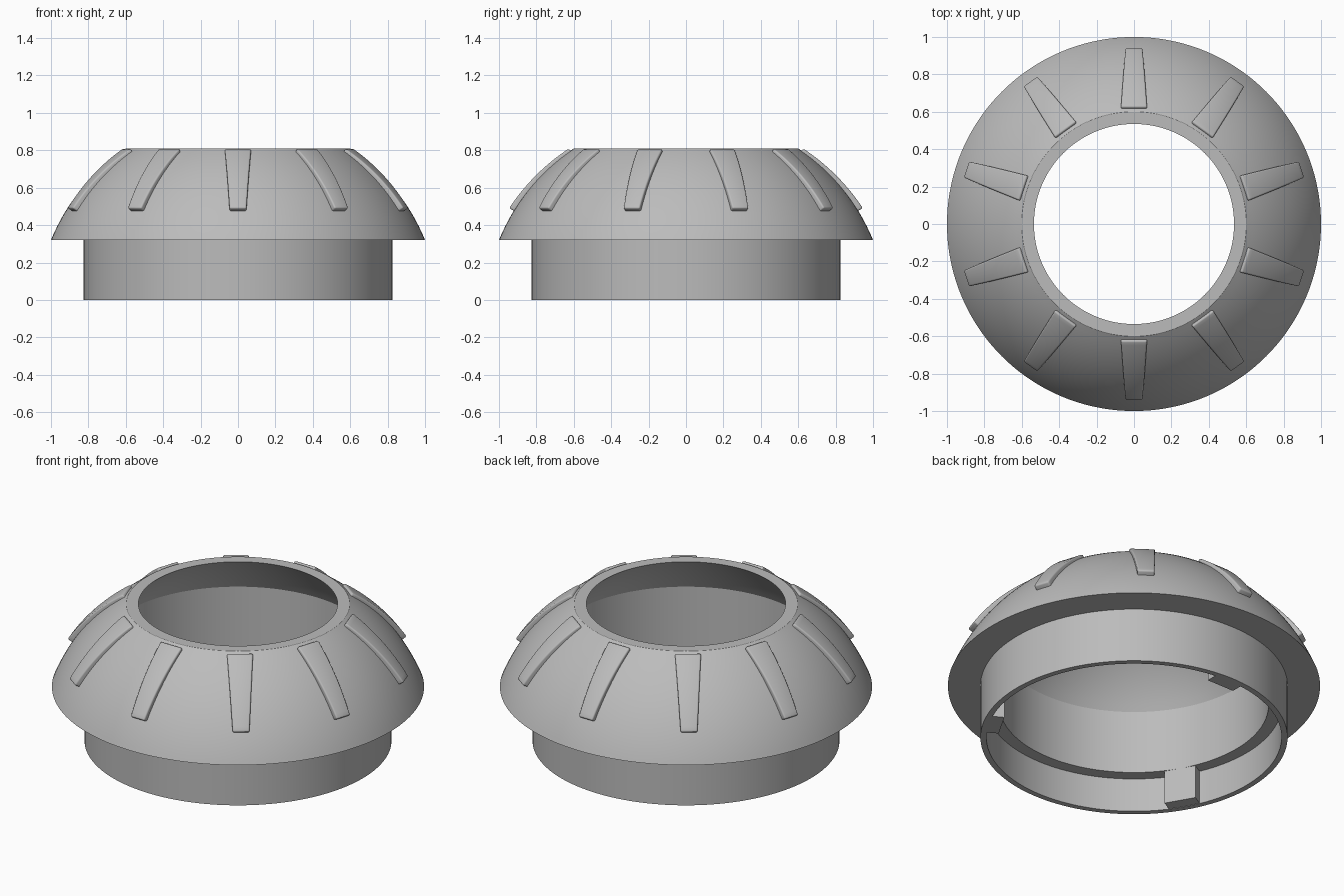
import bpy, bmesh
from math import sin, cos, pi, radians, sqrt, hypot, atan2
from mathutils import Matrix, Vector

cube = bpy.data.objects.get("Cube")
if cube:
    bpy.data.objects.remove(cube, do_unlink=True)

grey = bpy.data.materials.new("matte grey")
grey.use_nodes = True
COLOUR = (0.5, 0.5, 0.5, 1)
grey.diffuse_color = COLOUR
grey.node_tree.nodes["Principled BSDF"].inputs["Base Color"].default_value = COLOUR

SPHERE_Z, SPHERE_R = -0.088, 1.08     # sphere that shapes the dome


def finish(name, bm, angle=30):
    bmesh.ops.recalc_face_normals(bm, faces=bm.faces)
    mesh = bpy.data.meshes.new(name)
    bm.to_mesh(mesh)
    bm.free()
    mesh.materials.append(grey)
    ob = bpy.data.objects.new(name, mesh)
    bpy.context.collection.objects.link(ob)
    bpy.ops.object.select_all(action="DESELECT")
    ob.select_set(True)
    bpy.context.view_layer.objects.active = ob
    bpy.ops.object.shade_smooth_by_angle(angle=radians(angle))
    return ob


def lathe(name, profile, steps=144):
    """Spin a closed (radius, height) outline around z."""
    bm = bmesh.new()
    vs = [bm.verts.new((r, 0, z)) for r, z in profile]
    edges = [bm.edges.new((vs[i - 1], v)) for i, v in enumerate(vs)]
    bmesh.ops.spin(bm, geom=vs + edges, axis=(0, 0, 1), cent=(0, 0, 0),
                   angle=2 * pi, steps=steps, use_duplicate=False)
    bmesh.ops.remove_doubles(bm, verts=bm.verts, dist=1e-4)
    return finish(name, bm)


def arc(start, end, bulge, n):
    """Points of a shallow curve bowed outwards from the chord."""
    a, b = Vector(start), Vector(end)
    d = b - a
    normal = Vector((d.y, -d.x)).normalized()
    return [tuple(a + d * t + normal * bulge * 4 * t * (1 - t))
            for t in (i / n for i in range(n + 1))]


# Dome shell and collar as one turned body
dome = []
for i in range(21):
    z = 0.32 + 0.49 * i / 20
    dome.append((sqrt(SPHERE_R ** 2 - (z - SPHERE_Z) ** 2), z))
inside = arc((0.723, 0.575), (0.535, 0.81), 0.011, 8)[::-1]
collar = [(0.723, 0.2), (0.793, 0.2), (0.793, 0), (0.825, 0), (0.825, 0.32)]
lathe("dome_and_collar", dome + inside + collar)


# Raised tapered rib following the dome, built on the +x side
def make_rib():
    bm = bmesh.new()
    rows, n = [], 16
    for i in range(n + 1):
        t = i / n
        polar = radians(34.9 + (58.5 - 34.9) * t)
        half = 0.07 - 0.025 * t
        top = SPHERE_R + 0.014 + 0.014 * t
        row = []
        for rad, y in ((1.05, -half), (top, -half), (top, half), (1.05, half)):
            row.append(bm.verts.new((rad * sin(polar), y, SPHERE_Z + rad * cos(polar))))
        rows.append(row)
    for a, b in zip(rows, rows[1:]):
        for k in range(4):
            bm.faces.new((a[k], a[k - 1], b[k - 1], b[k]))
    bm.faces.new(rows[0])
    bm.faces.new(rows[-1])
    bmesh.ops.recalc_face_normals(bm, faces=bm.faces)
    sharp = [e for e in bm.edges if e.calc_face_angle(0) > radians(40)]
    bmesh.ops.bevel(bm, geom=sharp, offset=0.009, segments=3, profile=0.5,
                    affect="EDGES", clamp_overlap=True)
    return finish("rib", bm, 35)


rib = make_rib()
for k in range(10):
    ob = rib if k == 0 else rib.copy()
    if k:
        bpy.context.collection.objects.link(ob)
    ob.name = f"rib_{k + 1}"
    ob.rotation_euler.z = radians(90 + 36 * k)

# Three locking tabs inside the collar
for k in range(3):
    bm = bmesh.new()
    bmesh.ops.create_cube(bm, size=1, matrix=Matrix.Translation((0.76, 0, 0.101))
                          @ Matrix.Diagonal((0.074, 0.176, 0.198, 1)))
    tab = finish(f"locking_tab_{k + 1}", bm)
    tab.rotation_euler.z = radians(90 + 120 * k)
